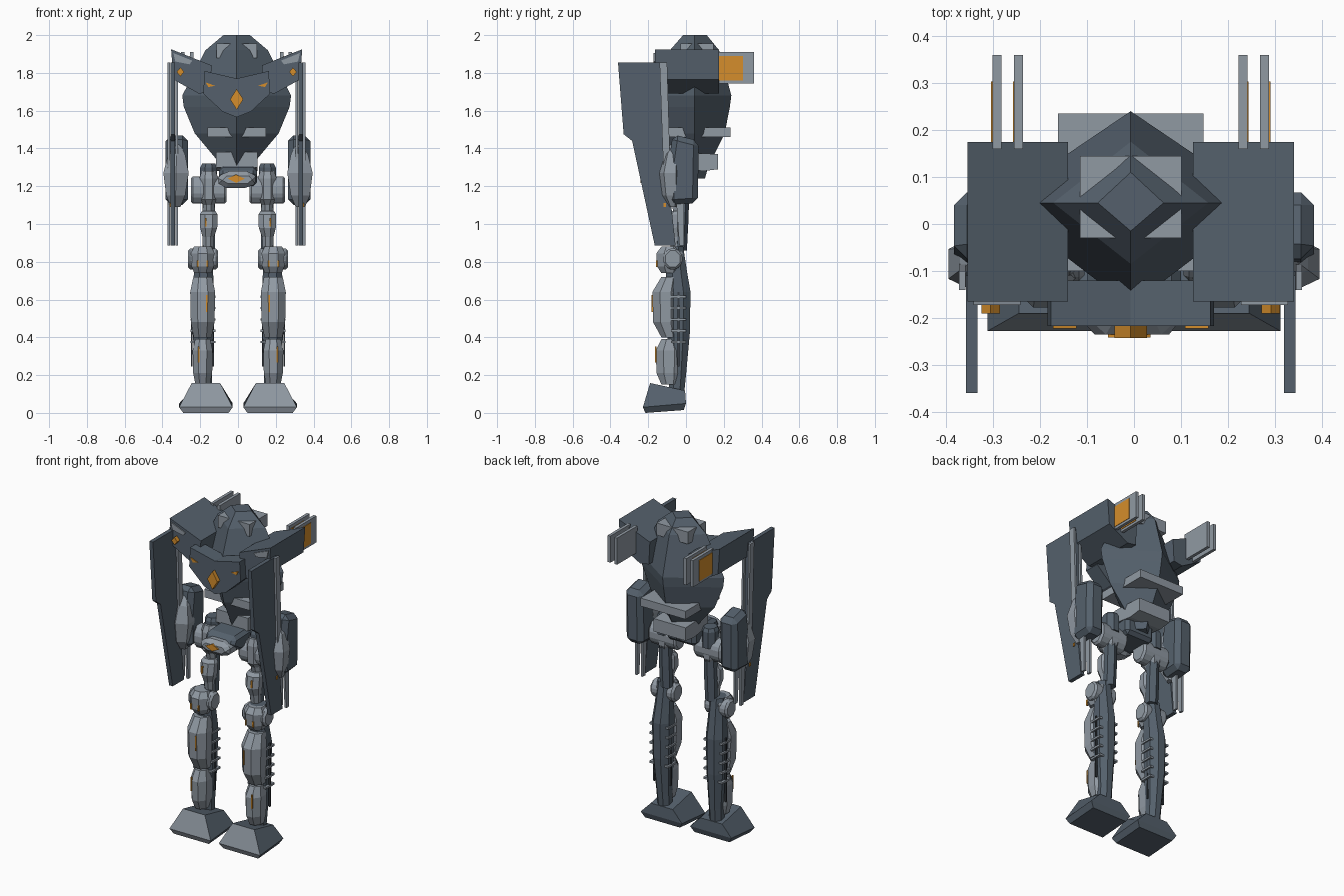
import bpy, bmesh, math
from mathutils import Vector

cube = bpy.data.objects.get("Cube")
if cube:
    bpy.data.objects.remove(cube, do_unlink=True)


def material(name, r, g, b):
    m = bpy.data.materials.new(name)
    m.use_nodes = True
    m.diffuse_color = (r, g, b, 1)
    m.node_tree.nodes["Principled BSDF"].inputs["Base Color"].default_value = (r, g, b, 1)
    return m


SLATE = material("slate_armour", .09, .118, .15)
STEEL = material("light_steel", .28, .32, .365)
AMBER = material("amber_light", .66, .27, .025)
DARK = material("dark_metal", .04, .048, .058)
C = -.007  # centre line of the upper body


def build(name, verts, faces, mat, pair=False, c=0.0, bevel=0, front=None):
    """Make one object, or a mirrored left and right pair, about x = c."""
    for side, s in ((("left_", 1), ("right_", -1)) if pair else (("", 1),)):
        bm = bmesh.new()
        vs = [bm.verts.new((c + s * x, y, z)) for x, y, z in verts]
        for f in faces:
            bm.faces.new([vs[i] for i in f])
        bmesh.ops.recalc_face_normals(bm, faces=bm.faces)
        if front:
            for f in bm.faces:
                f.material_index = int(f.normal.y < -.6)
        me = bpy.data.meshes.new(side + name)
        bm.to_mesh(me)
        bm.free()
        me.materials.append(mat)
        if front:
            me.materials.append(front)
        ob = bpy.data.objects.new(side + name, me)
        bpy.context.collection.objects.link(ob)
        if bevel:
            mod = ob.modifiers.new("Chamfer", "BEVEL")
            mod.width, mod.segments = bevel, 1


def skin(name, rings, mat, **kw):
    """Bridge equal-length rings of points and cap the ends."""
    n = len(rings[0])
    verts = [p for r in rings for p in r]
    faces = [list(range(n)), [len(verts) - n + i for i in range(n)]]
    for k in range(len(rings) - 1):
        for i in range(n):
            j = (i + 1) % n
            faces.append([k * n + i, k * n + j, k * n + n + j, k * n + n + i])
    build(name, verts, faces, mat, **kw)


def prism(name, axis, pts, a, b, mat, **kw):
    """Extrude a flat outline along an axis from a to b."""
    place = {"x": lambda t, p: (t, p[0], p[1]), "y": lambda t, p: (p[0], t, p[1])}[axis]
    skin(name, [[place(t, p) for p in pts] for t in (a, b)], mat, **kw)


def box(name, x, y, z, mat, **kw):
    prism(name, "y", [(x[0], z[0]), (x[1], z[0]), (x[1], z[1]), (x[0], z[1])], *y, mat, **kw)


def column(name, sections, mat, n=8, **kw):
    """Faceted limb from sections of (z, x, y, half width, half depth)."""
    k = 1 / math.cos(math.pi / n)
    ang = [2 * math.pi * (i + .5) / n for i in range(n)]
    skin(name, [[(x + rx * k * math.cos(t), y + ry * k * math.sin(t), z) for t in ang]
                for z, x, y, rx, ry in sections], mat, pair=True, **kw)


def disc(name, x0, x1, y, z, ry, rz, mat):
    pts = [(y + ry * math.cos(i * math.pi / 4 + math.pi / 8),
            z + rz * math.sin(i * math.pi / 4 + math.pi / 8)) for i in range(8)]
    prism(name, "x", pts, x0, x1, mat, pair=True, bevel=.012)


def diamond(name, x, z, w, h, y0, y1, mat, **kw):
    prism(name, "y", [(x - w, z), (x, z - h), (x + w, z), (x, z + h)], y0, y1, mat, **kw)


# Torso: stacked diamond sections (z, half width, front y, back y)
torso = [(1.24, .06, -.03, .1), (1.31, .08, -.05, .12), (1.48, .222, -.13, .205),
         (1.62, .28, -.165, .232), (1.68, .288, -.175, .24), (1.92, .165, -.085, .175),
         (2.0, .07, -.015, .11)]
skin("torso", [[(w, .045, z), (0, b, z), (-w, .045, z), (0, f, z)]
               for z, w, f, b in torso], SLATE, c=C)
# Slabs whose corners break through the torso
box("head_sensor_slab", (-.108, .108), (-.03, .145), (1.88, 1.955), STEEL, c=C)
box("waist_slab", (-.155, .155), (-.1, .235), (1.46, 1.51), STEEL, c=C)
prism("rear_waist_block", "x", [(-.05, 1.3), (.09, 1.28), (.17, 1.29), (.17, 1.37), (-.05, 1.38)],
      -.11, .11, STEEL, c=C)

# Chest shield and lamps
half = [(0, 1.77), (.17, 1.81), (.177, 1.69), (.075, 1.595)]
shield = half + [(0, 1.565)] + [(-x, z) for x, z in half[:0:-1]]
prism("chest_shield", "y", shield, -.217, -.12, SLATE, c=C)
diamond("chest_lamp", 0, 1.66, .035, .055, -.243, -.21, AMBER, c=C)
prism("chest_eye", "y", [(.115, 1.732), (.165, 1.75), (.15, 1.725)], -.222, -.214, AMBER,
      pair=True, c=C)

# Shoulders
prism("shoulder", "y", [(.347, 1.925), (.133, 1.84), (.14, 1.7), (.2, 1.69), (.335, 1.765)],
      -.165, .175, SLATE, pair=True, c=C)
prism("shoulder_vent", "y", [(.335, 1.905), (.235, 1.865), (.25, 1.845), (.325, 1.86)],
      -.172, -.16, STEEL, pair=True, c=C)
diamond("shoulder_lamp", .298, 1.805, .02, .024, -.19, -.16, AMBER, pair=True, c=C)

# Twin fins behind each shoulder
for name, x in (("inner_fin", .229), ("outer_fin", .275)):
    box(name, (x, x + .019), (.16, .36), (1.745, 1.91), STEEL, pair=True, c=C)
    box(name + "_panel", (x + .018, x + .022), (.175, .303), (1.76, 1.89), AMBER, pair=True, c=C)

# Blade arms with rails on both faces
prism("arm_blade", "x", [(-.36, 1.855), (-.11, 1.855), (-.1, 1.3), (-.055, .885), (-.165, .885),
                         (-.285, 1.44), (-.33, 1.475)], .326, .351, SLATE, pair=True, c=C)
rail = [(-.14, 1.855), (-.1, 1.855), (-.085, 1.35), (-.01, 1.12), (-.01, .885), (-.035, .885),
        (-.05, 1.1), (-.12, 1.3)]
for name, x in (("inner_rail", .311), ("outer_rail", .352)):
    prism(name, "x", rail, x, x + .013, STEEL, pair=True, c=C)
box("arm_lamp", (.35, .356), (-.118, -.105), (1.09, 1.11), AMBER, pair=True, c=C)

# Side pods with faceted front guards
prism("side_pod", "x", [(-.07, 1.475), (.068, 1.44), (.062, 1.11), (-.09, 1.1), (-.095, 1.3)],
      .265, .383, SLATE, pair=True, bevel=.028)
column("pod_guard", [(1.09, .33, -.07, .025, .02), (1.15, .33, -.08, .05, .045),
                     (1.27, .328, -.085, .067, .055), (1.37, .325, -.075, .045, .04),
                     (1.42, .32, -.06, .015, .02)], STEEL, n=6)

# Pelvis
prism("pelvis", "x", [(-.17, 1.3), (.06, 1.31), (.06, 1.2), (-.12, 1.2), (-.2, 1.25)],
      -.1, .1, SLATE, bevel=.02)
prism("pelvis_guard", "y", [(-.125, 1.225), (-.06, 1.19), (.06, 1.19), (.11, 1.23),
                            (.07, 1.28), (-.07, 1.28)], -.235, -.12, STEEL, bevel=.025)
diamond("pelvis_lamp", -.01, 1.24, .045, .022, -.242, -.225, AMBER)

# Hips and thighs
column("hip_post", [(1.2, .155, -.02, .045, .05), (1.3, .155, -.02, .045, .05),
                    (1.32, .155, -.02, .035, .04)], SLATE)
column("hip", [(1.06, .155, -.03, .032, .035), (1.1, .155, -.035, .03, .04),
               (1.13, .155, -.04, .048, .06), (1.24, .155, -.04, .05, .06),
               (1.28, .155, -.035, .038, .05)], STEEL)
disc("hip_disc", .06, .25, -.035, 1.18, .062, .078, STEEL)
column("thigh", [(.86, .155, -.03, .032, .03), (1.0, .155, -.025, .035, .032),
                 (1.22, .155, -.015, .03, .03)], SLATE, n=6)
column("thigh_guard", [(.87, .158, -.05, .028, .03), (.93, .158, -.055, .03, .035),
                       (.98, .155, -.065, .045, .045), (1.05, .155, -.06, .047, .04),
                       (1.07, .155, -.05, .035, .03)], STEEL)

# Lower legs: dark rear shell and three front guards
column("shin_shell", [(.1, .178, -.05, .04, .04), (.2, .18, -.045, .042, .045),
                      (.42, .185, -.04, .055, .06), (.64, .185, -.04, .058, .064),
                      (.75, .182, -.05, .05, .055), (.88, .18, -.06, .045, .045)], SLATE)
for name, z0, z1, w, y in (("knee_guard", .74, .88, .062, -.157),
                           ("shin_guard", .4, .72, .066, -.178),
                           ("ankle_guard", .15, .39, .053, -.16)):
    h, x = z1 - z0, .187
    column(name, [(z0, x, -.085, w * .72, .045), (z0 + h * .25, x, y + .07, w * .95, .066),
                  (z0 + h * .75, x, y + .07, w, .07), (z1, x, -.085, w * .75, .045)], STEEL)
disc("knee_disc", .105, .265, -.07, .815, .055, .06, STEEL)

# Leg lamps
for name, x, z, h, y in (("thigh_lamp", .17, 1.01, .022, -.113), ("knee_lamp_outer", .213, .79, .018, -.16),
                         ("knee_lamp_inner", .163, .79, .018, -.16), ("shin_lamp", .165, .58, .045, -.182),
                         ("ankle_lamp", .208, .31, .042, -.164)):
    box(name, (x - .004, x + .004), (y, y + .009), (z - h, z + h), AMBER, pair=True)

# Cooling bars and rods on both sides of each shin
for k in range(5):
    z = .375 + k * .06
    box(f"cooling_bar_{k + 1}", (.12, .252), (-.08, 0), (z - .006, z + .006), STEEL, pair=True)
for name, x in (("inner_rod", .128), ("outer_rod", .24)):
    box(name, (x, x + .01), (-.045, -.035), (.245, .64), DARK, pair=True)


# Feet: wedge with a lighter toe face
def sole(z0, z1, x0, x1, y0, y1):
    return [(x0, y0, z0), (x1, y0, z0), (x1, y1, z1), (x0, y1, z1)]


skin("foot", [sole(0, .015, .05, .29, -.215, -.012), sole(.03, .05, .028, .312, -.228, 0),
              sole(.158, .118, .095, .245, -.19, -.005)], SLATE, pair=True, front=STEEL)
